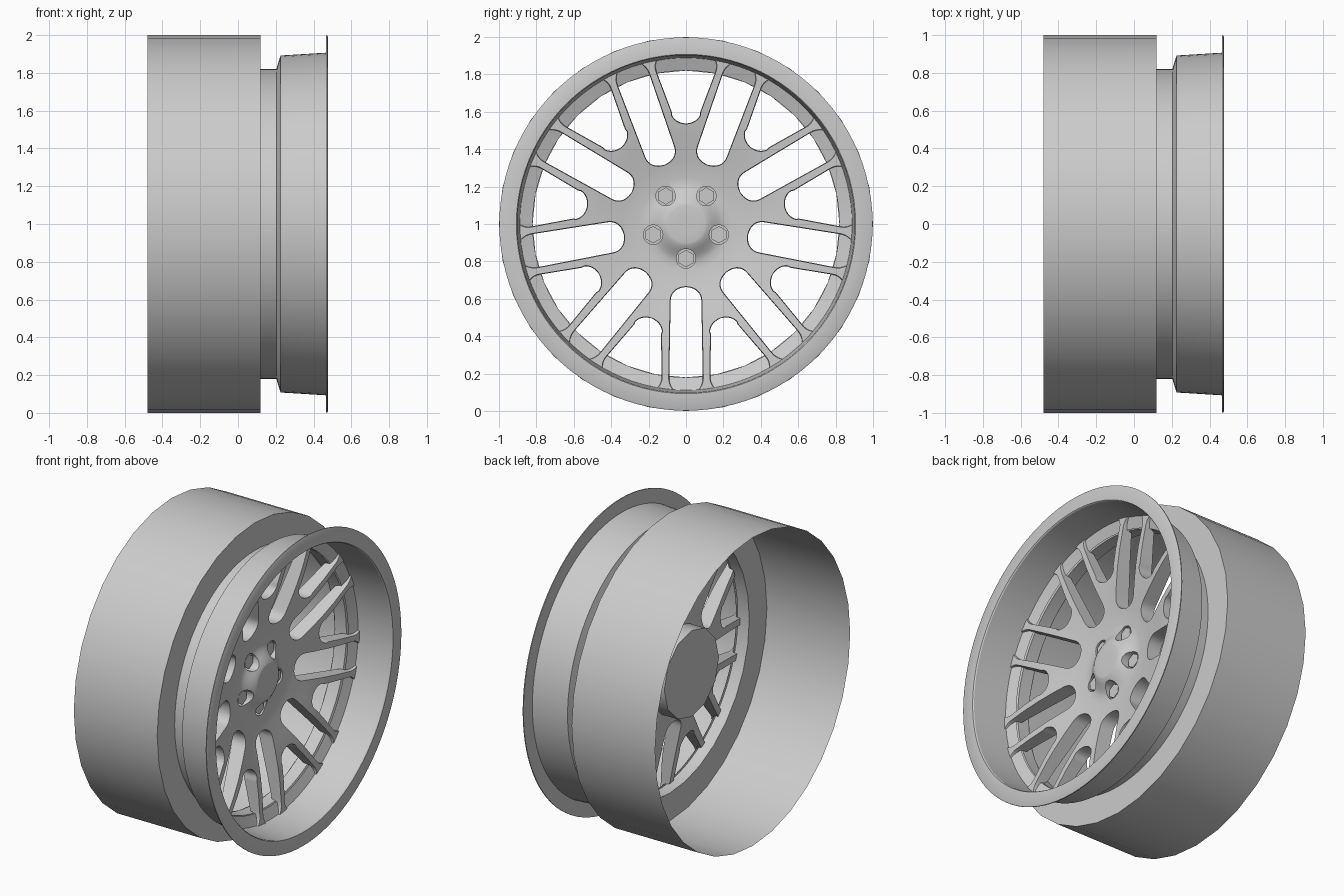
import bpy, bmesh
from math import sin, cos, pi, radians, asin, sqrt

cube = bpy.data.objects.get("Cube")
if cube:
    bpy.data.objects.remove(cube, do_unlink=True)

grey = bpy.data.materials.new("plain_grey")
grey.use_nodes = True
grey.diffuse_color = (0.6, 0.6, 0.6, 1)
grey.node_tree.nodes["Principled BSDF"].inputs["Base Color"].default_value = (0.6, 0.6, 0.6, 1)


def polar(x, r, a):
    """Point at distance r from the wheel axis, angle a from straight up."""
    return (x, r * sin(a), 1 + r * cos(a))


def finish(name, bm, angle=30):
    bmesh.ops.remove_doubles(bm, verts=bm.verts, dist=0.0002)
    bmesh.ops.dissolve_degenerate(bm, edges=bm.edges, dist=0.0002)
    bmesh.ops.recalc_face_normals(bm, faces=bm.faces)
    mesh = bpy.data.meshes.new(name)
    bm.to_mesh(mesh)
    bm.free()
    mesh.materials.append(grey)
    ob = bpy.data.objects.new(name, mesh)
    bpy.context.collection.objects.link(ob)
    smooth(ob, angle)
    return ob


def smooth(ob, angle=30):
    bpy.ops.object.select_all(action="DESELECT")
    ob.select_set(True)
    bpy.context.view_layer.objects.active = ob
    bpy.ops.object.shade_smooth_by_angle(angle=radians(angle))


def quad(bm, pts):
    bm.faces.new([bm.verts.new(p) for p in pts])


def revolve(name, profile, sides):
    bm = bmesh.new()
    for i in range(sides):
        a, b = 2 * pi * i / sides, 2 * pi * (i + 1) / sides
        for (x0, r0), (x1, r1) in zip(profile, profile[1:]):
            quad(bm, [polar(x0, r0, a), polar(x1, r1, a), polar(x1, r1, b), polar(x0, r0, b)])
    return finish(name, bm)


def prism(bm, x0, x1, r, sides, centre_r=0, centre_a=0):
    """Closed prism along the axis, placed at a polar position."""
    _, cy, cz = polar(0, centre_r, centre_a)
    rings = [[bm.verts.new((x, cy + r * sin(2 * pi * i / sides), cz + r * cos(2 * pi * i / sides)))
              for i in range(sides)] for x in (x0, x1)]
    bm.faces.new(rings[0])
    bm.faces.new(rings[1])
    for i in range(sides):
        j = (i + 1) % sides
        bm.faces.new([rings[0][i], rings[0][j], rings[1][j], rings[1][i]])


# Wide rear barrel and the front rim with its thin flange
revolve("rear_barrel", [(-0.478, 1), (0.12, 1), (0.12, 0.82)], 32)
revolve("front_rim", [(0.12, 0.82), (0.203, 0.82), (0.225, 0.892), (0.467, 0.907),
                      (0.467, 0.998), (0.473, 0.998), (0.477, 0.99), (0.477, 0.907),
                      (0.47, 0.902), (0.24, 0.888), (0.215, 0.82)], 96)

# Spoke disc: half sectors between a narrow slot and a wide opening
SLOT, WIDE, HALF = (0.42, 0.085, 0.093), (0.62, 0.085, 0.168), radians(20)


def lerp_table(table, r):
    for (r0, x0), (r1, x1) in zip(table, table[1:]):
        if r <= r1:
            return x0 + (x1 - x0) * (r - r0) / (r1 - r0)
    return table[-1][1]


def opening(shape, r, inset):
    """Half angle of a round-bottomed opening at radius r."""
    rc, w0, w1 = shape
    widen = (w1 - w0) / (0.85 - rc)
    tangent = rc - w0 * widen
    if r < tangent:
        y = sqrt(max((w0 - inset) ** 2 - (rc - r) ** 2, 0))
    else:
        y = w0 + widen * (r - rc) - inset
        y -= 0.02 * max(0, (r - 0.83) / 0.055) ** 2
    return asin(y / r) if r > 0 and y > 0.001 else 0


FRONT = [(0, 0.215), (0.1, 0.215), (0.115, 0.212), (0.18, 0.17), (0.21, 0.158),
         (0.3, 0.166), (0.4, 0.186), (0.5, 0.208), (0.6, 0.226), (0.7, 0.238), (0.89, 0.25)]
BACK = [(0, 0.07), (0.3, 0.075), (0.4, 0.09), (0.5, 0.112), (0.6, 0.135), (0.7, 0.157),
        (0.812, 0.18), (0.822, 0.217), (0.89, 0.238)]

rows = [0, 0.05, 0.1, 0.115, 0.14, 0.16, 0.18, 0.21, 0.25, 0.3, 0.45, 0.48, 0.51,
        0.64, 0.66, 0.7, 0.74, 0.785, 0.812, 0.822, 0.84, 0.855, 0.87, 0.888]
for rc, w, _ in (SLOT, WIDE):
    rows += [rc - w * cos(pi / 2 * i / 8) for i in range(9)]
rows.sort()
COLS = 6


def line(r, table, inset):
    a0 = opening(SLOT, r, inset)
    a1 = HALF - opening(WIDE, r, inset)
    x = lerp_table(table, r)
    return [(x, r, a0 + (a1 - a0) * c / COLS) for c in range(COLS + 1)]


bm = bmesh.new()
for k in range(9):
    for side in (1, -1):
        def place(p):
            return polar(p[0], p[1], HALF + 2 * HALF * k + side * p[2])
        for r0, r1 in zip(rows, rows[1:]):
            f0, f1 = line(r0, FRONT, 0), line(r1, FRONT, 0)
            b0, b1 = line(r0, BACK, 0.003), line(r1, BACK, 0.003)
            for u, v in ((f0, f1), (b0, b1)):
                for c in range(COLS):
                    pts = [u[c], u[c + 1], v[c + 1], v[c]]
                    quad(bm, [place(p) for p in (pts[1:] if r0 == 0 else pts)])
            for c, shape in ((0, SLOT), (COLS, WIDE)):
                if opening(shape, r0, 0) or opening(shape, r1, 0):
                    quad(bm, [place(p) for p in (f0[c], f1[c], b1[c], b0[c])])
        for c in range(COLS):
            quad(bm, [place(p) for p in (f1[c], f1[c + 1], b1[c + 1], b1[c])])
spokes = finish("spoke_disc", bm)

# Bolt holes cut into the hub
BOLTS = [pi + 2 * pi * i / 5 for i in range(5)]
bm = bmesh.new()
for a in BOLTS:
    prism(bm, 0.11, 0.4, 0.052, 24, 0.185, a)
cutter = finish("bolt_hole_cutter", bm)
cutter.hide_render = True
cut = spokes.modifiers.new("bolt_holes", "BOOLEAN")
cut.operation, cut.object, cut.solver = "DIFFERENCE", cutter, "EXACT"
bpy.ops.object.select_all(action="DESELECT")
spokes.select_set(True)
bpy.context.view_layer.objects.active = spokes
bpy.ops.object.modifier_apply(modifier=cut.name)
bpy.data.objects.remove(cutter, do_unlink=True)
smooth(spokes)

# Hexagonal bolts sunk in the holes
for i, a in enumerate(BOLTS):
    bm = bmesh.new()
    prism(bm, 0.105, 0.155, 0.046, 6, 0.185, a)
    finish("wheel_bolt_%d" % (i + 1), bm)

# Mounting hub at the back
bm = bmesh.new()
prism(bm, -0.04, 0.1, 0.28, 12)
finish("rear_hub", bm, 40)
